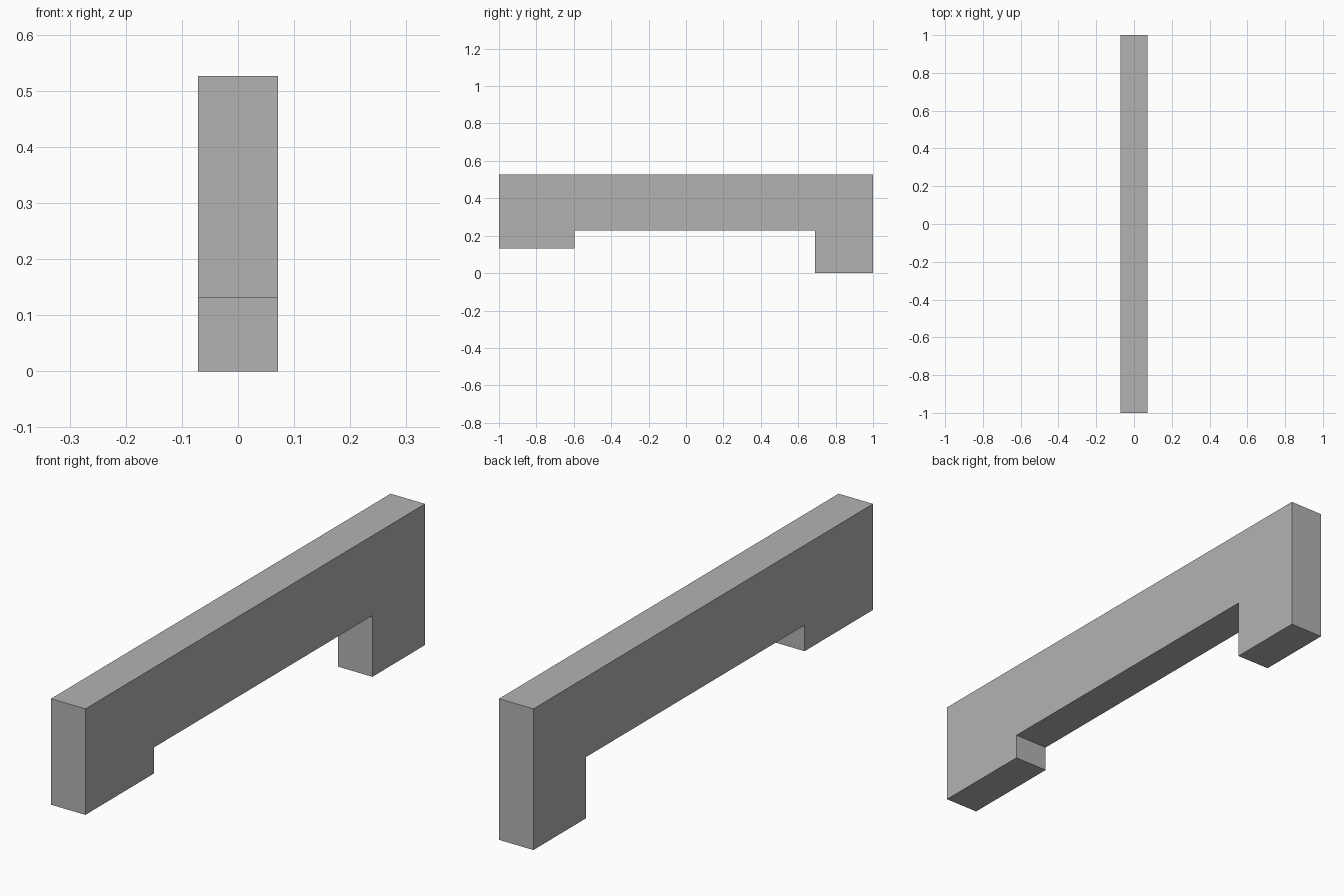
import bpy
import bmesh

cube = bpy.data.objects.get("Cube")
if cube:
    bpy.data.objects.remove(cube, do_unlink=True)

grey = bpy.data.materials.new("plain grey")
grey.use_nodes = True
colour = (0.45, 0.45, 0.45, 1)
grey.diffuse_color = colour
grey.node_tree.nodes["Principled BSDF"].inputs["Base Color"].default_value = colour

HALF_WIDTH = 0.071

# Side outline (y, z): long beam with a short front foot and a tall back foot
outline = [
    (-1, 0.131), (-0.597, 0.131), (-0.597, 0.228), (0.69, 0.228),
    (0.69, 0), (1, 0), (1, 0.526), (-1, 0.526),
]

# Extrude the outline across the width
bm = bmesh.new()
side = bm.faces.new([bm.verts.new((-HALF_WIDTH, y, z)) for y, z in outline])
extruded = bmesh.ops.extrude_face_region(bm, geom=[side], use_keep_orig=True)
verts = [v for v in extruded["geom"] if isinstance(v, bmesh.types.BMVert)]
bmesh.ops.translate(bm, verts=verts, vec=(2 * HALF_WIDTH, 0, 0))
bmesh.ops.recalc_face_normals(bm, faces=bm.faces)

mesh = bpy.data.meshes.new("handle_bar")
bm.to_mesh(mesh)
bm.free()
mesh.materials.append(grey)
handle = bpy.data.objects.new("handle_bar", mesh)
bpy.context.collection.objects.link(handle)
